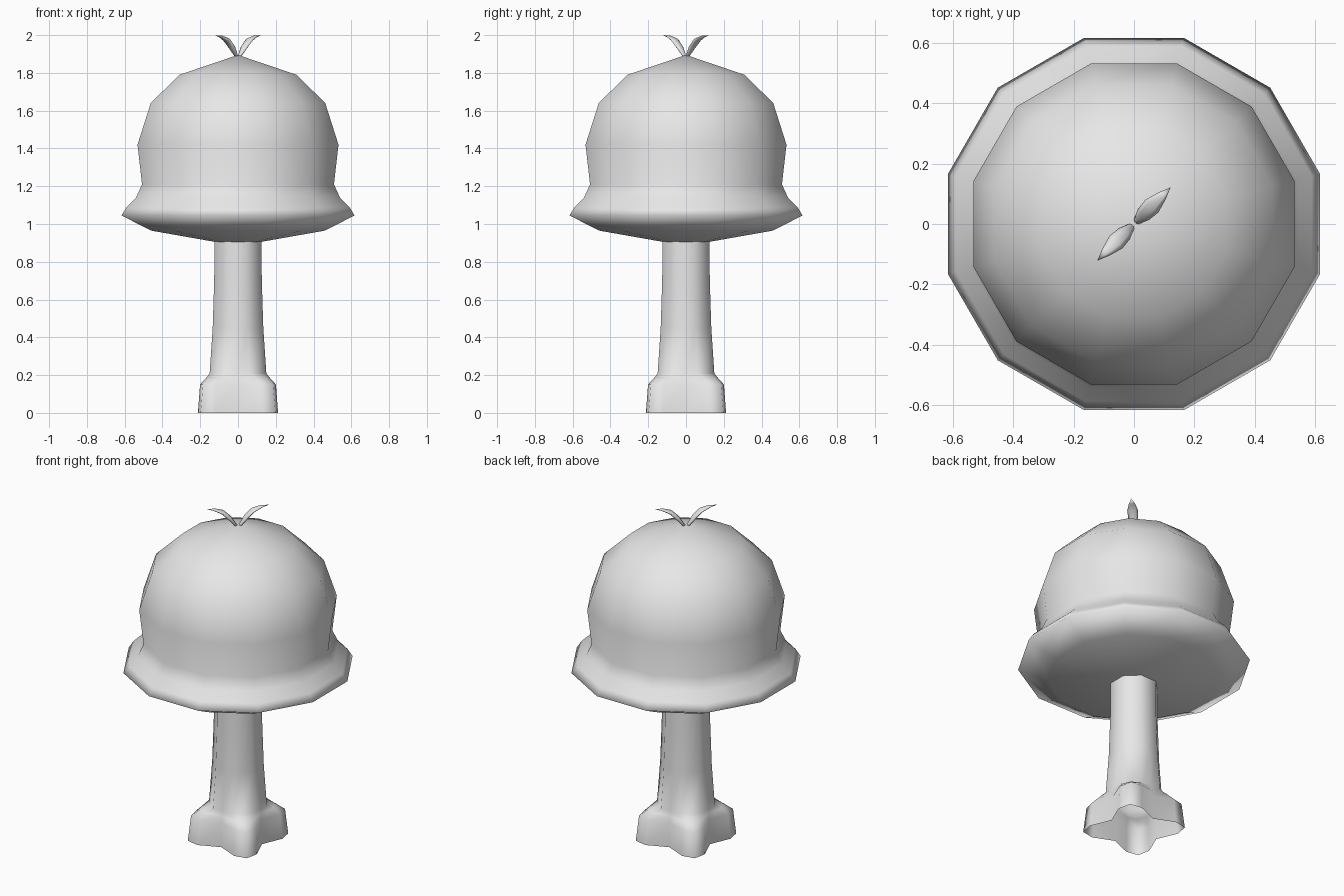
import bpy, bmesh
from math import cos, sin, radians, pi
from mathutils import Vector

cube = bpy.data.objects.get("Cube")
if cube:
    bpy.data.objects.remove(cube, do_unlink=True)

grey = bpy.data.materials.new("plain_grey")
grey.use_nodes = True
grey.diffuse_color = (0.8, 0.8, 0.8, 1)
grey.node_tree.nodes["Principled BSDF"].inputs["Base Color"].default_value = (0.8, 0.8, 0.8, 1)


def loft(name, rings, start_point=None, end_point=None):
    """Bridge equal-sized rings of points; optionally close the ends to a point."""
    bm = bmesh.new()
    loops = [[bm.verts.new(p) for p in ring] for ring in rings]
    n = len(loops[0])
    for a, b in zip(loops, loops[1:]):
        for i in range(n):
            j = (i + 1) % n
            bm.faces.new((a[i], a[j], b[j], b[i]))
    for loop, point in ((loops[0], start_point), (loops[-1], end_point)):
        if point:
            tip = bm.verts.new(point)
            for i in range(n):
                bm.faces.new((loop[i], loop[(i + 1) % n], tip))
    bmesh.ops.recalc_face_normals(bm, faces=bm.faces)
    for f in bm.faces:
        f.smooth = True
    mesh = bpy.data.meshes.new(name)
    bm.to_mesh(mesh)
    bm.free()
    mesh.materials.append(grey)
    obj = bpy.data.objects.new(name, mesh)
    bpy.context.collection.objects.link(obj)
    return obj


# Cap: twelve-sided dome with a flared brim; profile is (half width, height)
cap_profile = [(0.12, 0.905), (0.46, 0.965), (0.617, 1.045), (0.59, 1.09),
               (0.54, 1.14), (0.508, 1.21), (0.532, 1.42), (0.462, 1.64), (0.31, 1.79)]
corners = [radians(15 + 30 * i) for i in range(12)]
loft("cap",
     [[(h / cos(pi / 12) * cos(a), h / cos(pi / 12) * sin(a), z) for a in corners]
      for h, z in cap_profile],
     (0, 0, 0.9), (0, 0, 1.895))


# Stem: octagonal column whose diagonal faces swell into four open-bottomed feet
def stem_ring(z, flat):
    ring = []
    for i in range(16):
        r = flat / cos(pi / 8) if i % 2 else flat
        a = i * pi / 8
        ring.append((r * cos(a), r * sin(a), z))
    return ring


def foot_ring(z, valley, side, tip):
    ring = []
    for quarter in range(4):
        for deg, r in ((0, valley), (30, side), (45, tip), (60, side)):
            a = radians(deg + 90 * quarter)
            ring.append((r * cos(a), r * sin(a), z))
    return ring


loft("stem", [
    foot_ring(0, 0.16, 0.245, 0.28),
    foot_ring(0.15, 0.155, 0.232, 0.262),
    foot_ring(0.185, 0.152, 0.195, 0.21),
    stem_ring(0.21, 0.15),
    stem_ring(0.45, 0.134),
    stem_ring(0.7, 0.126),
    stem_ring(0.93, 0.124),
])

# Leaves: two curved pointed blades; sections are (reach, height, half width, half thickness)
sections = [(0.012, 1.89, 0.012, 0.008), (0.045, 1.935, 0.026, 0.012),
            (0.085, 1.975, 0.03, 0.01), (0.13, 1.993, 0.017, 0.006)]
for name, turn in (("left_leaf", 45), ("right_leaf", 225)):
    out = Vector((cos(radians(turn)), sin(radians(turn)), 0))
    side = Vector((-out.y, out.x, 0))
    rings = []
    for reach, z, w, t in sections:
        centre = out * reach + Vector((0, 0, z))
        lift = (Vector((0, 0, 1)) - out * 0.8).normalized()
        rings.append([centre + side * w * cos(k * pi / 3) + lift * t * sin(k * pi / 3)
                      for k in range(6)])
    loft(name, rings, out * 0.002 + Vector((0, 0, 1.87)), out * 0.172 + Vector((0, 0, 2.0)))
